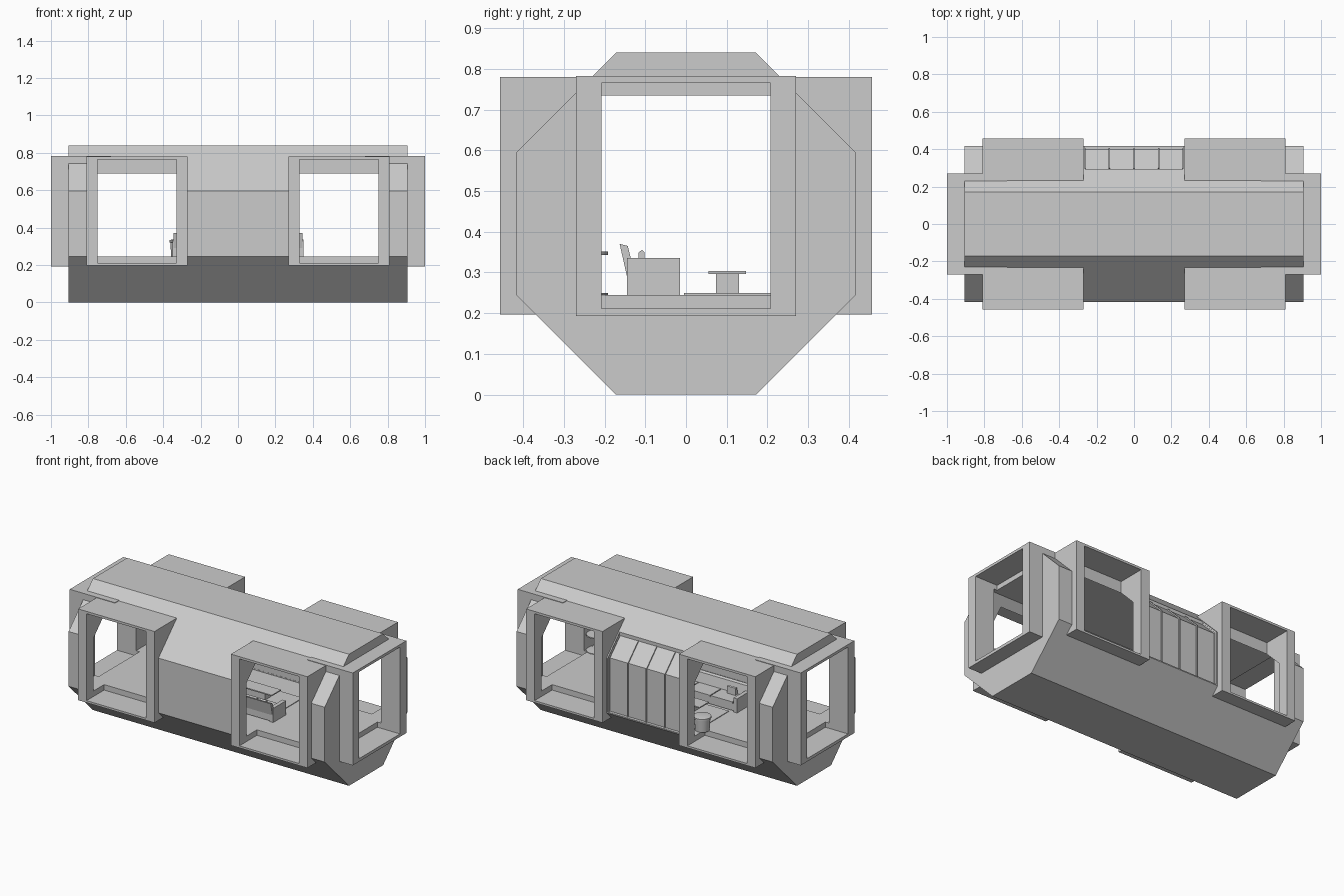
import bpy, bmesh, math

if "Cube" in bpy.data.objects:
    bpy.data.objects.remove(bpy.data.objects["Cube"])

grey = bpy.data.materials.new("light_grey")
grey.diffuse_color = (0.6, 0.6, 0.6, 1)
grey.use_nodes = True
grey.node_tree.nodes["Principled BSDF"].inputs["Base Color"].default_value = grey.diffuse_color


def finish(name, bm):
    bmesh.ops.recalc_face_normals(bm, faces=bm.faces)
    me = bpy.data.meshes.new(name)
    bm.to_mesh(me)
    bm.free()
    me.materials.append(grey)
    ob = bpy.data.objects.new(name, me)
    bpy.context.collection.objects.link(ob)
    return ob


def prism(name, profile, x0, x1):
    """Extrude a (y, z) profile along x."""
    bm = bmesh.new()
    a = [bm.verts.new((x0, y, z)) for y, z in profile]
    b = [bm.verts.new((x1, y, z)) for y, z in profile]
    bm.faces.new(a)
    bm.faces.new(b)
    n = len(a)
    for i in range(n):
        j = (i + 1) % n
        bm.faces.new((a[i], a[j], b[j], b[i]))
    return finish(name, bm)


def box(name, x0, x1, y0, y1, z0, z1):
    return prism(name, [(y0, z0), (y1, z0), (y1, z1), (y0, z1)], x0, x1)


def lathe(name, x, y, profile, sides=24):
    """Spin an (r, z) profile about a vertical axis."""
    bm = bmesh.new()
    rings = [[bm.verts.new((x + r * math.cos(2 * math.pi * i / sides),
                            y + r * math.sin(2 * math.pi * i / sides), z))
              for i in range(sides)] for r, z in profile]
    for lo, hi in zip(rings, rings[1:]):
        for i in range(sides):
            j = (i + 1) % sides
            bm.faces.new((lo[i], lo[j], hi[j], hi[i]))
    bm.faces.new(rings[0])
    bm.faces.new(rings[-1])
    ob = finish(name, bm)
    bpy.ops.object.select_all(action='DESELECT')
    ob.select_set(True)
    bpy.context.view_layer.objects.active = ob
    bpy.ops.object.shade_smooth_by_angle(angle=math.radians(35))
    return ob


def combine(target, other, op):
    """Apply a boolean and discard the helper."""
    m = target.modifiers.new("cut", 'BOOLEAN')
    m.operation, m.object, m.solver = op, other, 'EXACT'
    bpy.context.view_layer.objects.active = target
    bpy.ops.object.modifier_apply(modifier=m.name)
    bpy.data.objects.remove(other)


def mirrored(half):
    return half + [(-y, z) for y, z in reversed(half)]


# Octagonal hull
hull = prism("hull", mirrored([(0.172, 0), (0.417, 0.245), (0.417, 0.595), (0.172, 0.84)]),
             -0.905, 0.905)

# Protruding window frames on the sides and doorway frames on the ends
for sx in (-1, 1):
    xs = sorted((sx * 0.27, sx * 0.81))
    for sy in (-1, 1):
        ys = sorted((sy * 0.2, sy * 0.457))
        combine(hull, box("side_frame", *xs, *ys, 0.197, 0.78), 'UNION')
    xs = sorted((sx * 0.68, sx * 1.0))
    combine(hull, box("end_frame", *xs, -0.27, 0.27, 0.193, 0.783), 'UNION')

# Hollow cabin
combine(hull, prism("cabin_space", mirrored([(0.385, 0.245), (0.385, 0.585), (0.235, 0.735)]),
                    -0.865, 0.865), 'DIFFERENCE')

# Openings through the frames
for sx in (-1, 1):
    xs = sorted((sx * 0.33, sx * 0.75))
    for sy in (-1, 1):
        ys = sorted((sy * 0.28, sy * 0.6))
        combine(hull, box("side_opening", *xs, *ys, 0.21, 0.765), 'DIFFERENCE')
    xs = sorted((sx * 0.84, sx * 1.2))
    combine(hull, box("end_opening", *xs, -0.207, 0.207, 0.212, 0.766), 'DIFFERENCE')

# Recessed glazed bay in the back wall
combine(hull, box("bay_opening", -0.262, 0.262, 0.295, 0.6, 0.252, 0.9), 'DIFFERENCE')
bay = [(0.398, 0.25), (0.398, 0.592), (0.293, 0.697),
       (0.293, 0.68), (0.386, 0.587), (0.386, 0.25)]
rib = [(y + (0.007 if i < 3 else 0), z + (0.003 if 0 < i < 3 else 0))
       for i, (y, z) in enumerate(bay)]
for i in range(4):
    x = -0.262 + i * 0.131
    prism("bay_panel", bay, x + 0.003, x + 0.128)
for i in range(5):
    x = -0.262 + i * 0.131
    prism("bay_rib", rib, x - 0.004, x + 0.004)

# Sofa
box("sofa_seat", -0.33, 0.33, -0.145, -0.02, 0.25, 0.295)
for s in (-1, 1):
    xs = sorted((s * 0.325, s * 0.35))
    box("sofa_arm", *xs, -0.145, -0.015, 0.245, 0.335)
prism("sofa_back", [(-0.145, 0.29), (-0.125, 0.29), (-0.143, 0.365), (-0.163, 0.37)],
      -0.345, 0.345)
for i in range(4):
    x = -0.315 + i * 0.159
    box("sofa_cushion", x, x + 0.153, -0.13, -0.018, 0.295, 0.305)
for x in (-0.28, 0.22):
    prism("sofa_pillow", [(-0.12, 0.3), (-0.1, 0.3), (-0.102, 0.35), (-0.108, 0.355),
                          (-0.116, 0.35)], x, x + 0.06)

# Rug and low table
box("rug", -0.3, 0.3, -0.005, 0.225, 0.243, 0.249)
box("table_top", -0.2, 0.2, 0.055, 0.148, 0.296, 0.303)
box("table_base", -0.14, 0.14, 0.074, 0.13, 0.247, 0.297)

# Stool by the bay
lathe("stool", -0.315, 0.285, [(0.042, 0.244), (0.047, 0.32), (0.052, 0.322),
                               (0.052, 0.333), (0.03, 0.337)])

# Round side table in the corner
lathe("side_table", 0.81, -0.25, [(0.058, 0.244), (0.058, 0.249), (0.008, 0.252),
                                  (0.008, 0.341), (0.058, 0.343), (0.058, 0.351)])
